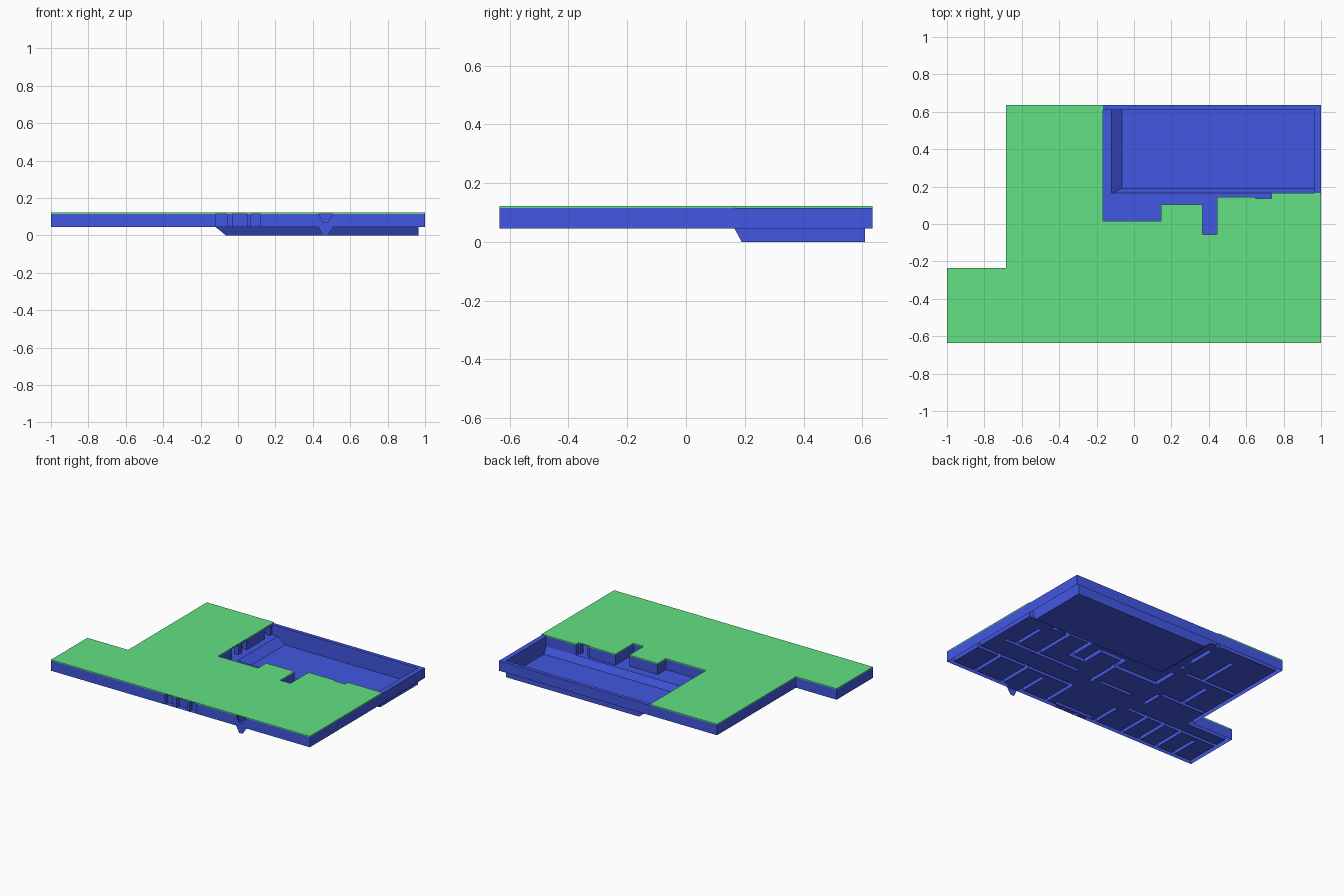
import bpy, bmesh

if "Cube" in bpy.data.objects:
    bpy.data.objects.remove(bpy.data.objects["Cube"])

FLOOR, WALL_TOP, ROOF_TOP, T = 0.045, 0.115, 0.122, 0.03


def material(name, rgb):
    m = bpy.data.materials.new(name)
    m.diffuse_color = (*rgb, 1)
    m.use_nodes = True
    m.node_tree.nodes["Principled BSDF"].inputs["Base Color"].default_value = m.diffuse_color
    return m


BLUE = material("blue", (0.055, 0.095, 0.76))
GREEN = material("green", (0.125, 0.76, 0.23))


def finish(bm, name, mat, recalc=False):
    bmesh.ops.remove_doubles(bm, verts=bm.verts, dist=1e-5)
    if recalc:
        bmesh.ops.recalc_face_normals(bm, faces=bm.faces)
    me = bpy.data.meshes.new(name)
    bm.to_mesh(me)
    bm.free()
    me.materials.append(mat)
    ob = bpy.data.objects.new(name, me)
    bpy.context.collection.objects.link(ob)
    return ob


def quad(bm, *pts):
    bm.faces.new([bm.verts.new(p) for p in pts])


def prism(name, pts, depth, mat):
    """Closed polygon extruded along a depth vector."""
    bm = bmesh.new()
    face = bm.faces.new([bm.verts.new(p) for p in pts])
    top = bmesh.ops.extrude_face_region(bm, geom=[face], use_keep_orig=True)
    moved = [v for v in top["geom"] if isinstance(v, bmesh.types.BMVert)]
    bmesh.ops.translate(bm, verts=moved, vec=depth)
    return finish(bm, name, mat, True)


def inside(x, y, poly):
    hit = False
    for (ax, ay), (bx, by) in zip(poly, poly[1:] + poly[:1]):
        if (ay > y) != (by > y) and x < (bx - ax) * (y - ay) / (by - ay) + ax:
            hit = not hit
    return hit


# Roof outline, counterclockwise, including the stepped edge of the pit court
ROOF = [(-1, -.635), (1, -.635), (1, .165), (.735, .165), (.735, .135),
        (.65, .135), (.65, .145), (.445, .145), (.445, -.055), (.365, -.055),
        (.365, .105), (.145, .105), (.145, .015), (-.165, .015),
        (-.165, .635), (-.685, .635), (-.685, -.235), (-1, -.235)]
FOOTPRINT = [(-1, -.635), (1, -.635), (1, .635), (-.685, .635),
             (-.685, -.235), (-1, -.235)]
PIT = (-.12, .165, .965, .61)

# Walls under every roof edge
edge_walls = []
for (ax, ay), (bx, by) in zip(ROOF, ROOF[1:] + ROOF[:1]):
    L = abs(bx - ax) + abs(by - ay)
    dx, dy = (bx - ax) / L * T, (by - ay) / L * T
    xs = sorted((ax - dx, bx + dx, ax - dy, bx - dy))
    ys = sorted((ay - dy, by + dy, ay + dx, by + dx))
    edge_walls.append([round(v, 4) for v in (xs[0], ys[0], xs[-1], ys[-1])])

# Court walls and room partitions (x0, y0, x1, y1)
court_walls = [(.965, .165, 1, .635), (-.165, .61, 1, .635)]
partitions = [(-.97, -.37, -.25, -.345), (-.15, -.60, .15, -.575), (.2, -.37, .97, -.345),
              (-.70, -.605, -.675, -.37), (-.42, -.605, -.395, -.37),
              (-.2, -.605, -.175, -.4), (.2, -.605, .225, -.345),
              (.56, -.605, .585, -.345), (.78, -.605, .805, -.345),
              (.145, -.25, .17, .08), (.3, -.2, .9, -.175),
              (.62, -.175, .645, .12), (-.65, .2, -.25, .225),
              (-.65, -.1, -.3, -.075), (-.4, .225, -.375, .5), (-.15, -.22, .1, -.195),
              (.4, -.605, .425, -.4), (-.56, -.605, -.535, -.37),
              (-.84, -.605, -.815, -.4), (-.48, -.075, -.455, .15),
              (.8, -.175, .825, .05), (-.3, -.25, -.275, -.1)]
# Door and window gaps
gaps = [(-.12, -.64, -.06, -.605), (-.03, -.64, .05, -.605), (.07, -.64, .12, -.605),
        (.43, -.64, .51, -.605), (-.2, .17, -.16, .24), (-.2, .28, -.16, .33),
        (-.2, .53, -.16, .59), (.665, .10, .72, .14)]

# Walls and floor from a grid of cells; the hollow walls are open underneath
walls = edge_walls + court_walls + partitions
boxes = walls + gaps + [PIT]
X = sorted({round(v, 4) for b in boxes for v in (b[0], b[2])} | {round(p[0], 4) for p in ROOF})
Y = sorted({round(v, 4) for b in boxes for v in (b[1], b[3])} | {round(p[1], 4) for p in ROOF})


def within(x, y, b):
    return b[0] < x < b[2] and b[1] < y < b[3]


def kind(i, j):
    if not (0 <= i < len(X) - 1 and 0 <= j < len(Y) - 1):
        return "out"
    x, y = (X[i] + X[i + 1]) / 2, (Y[j] + Y[j + 1]) / 2
    if not inside(x, y, FOOTPRINT):
        return "out"
    if any(within(x, y, b) for b in gaps):
        return "floor"
    if any(within(x, y, b) for b in court_walls):
        return "wall"
    if inside(x, y, ROOF) and any(within(x, y, b) for b in edge_walls + partitions):
        return "wall"
    return "pit" if within(x, y, PIT) else "floor"


K = {(i, j): kind(i, j) for i in range(-1, len(X)) for j in range(-1, len(Y))}
wall_bm, floor_bm = bmesh.new(), bmesh.new()
for (i, j), k in K.items():
    if k not in ("wall", "floor"):
        continue
    c = [(X[i], Y[j]), (X[i + 1], Y[j]), (X[i + 1], Y[j + 1]), (X[i], Y[j + 1])]
    if k == "floor":
        quad(floor_bm, *[(*p, FLOOR) for p in c])
        continue
    quad(wall_bm, *[(*p, WALL_TOP) for p in c])
    for n, (di, dj) in enumerate([(0, -1), (1, 0), (0, 1), (-1, 0)]):
        if K[i + di, j + dj] != "wall":
            p, q = c[n], c[(n + 1) % 4]
            quad(wall_bm, (*p, FLOOR), (*q, FLOOR), (*q, WALL_TOP), (*p, WALL_TOP))
finish(wall_bm, "walls", BLUE)
finish(floor_bm, "floor", BLUE)

# Sunken pit with sloped left and front sides
bm = bmesh.new()
x0, y0, x1, y1 = PIT
rim = [(x0, y0, FLOOR), (x1, y0, FLOOR), (x1, y1, FLOOR), (x0, y1, FLOOR)]
base = [(-.065, .19, 0), (x1, .19, 0), (x1, y1, 0), (-.065, y1, 0)]
quad(bm, *base)
for n in range(4):
    m = (n + 1) % 4
    quad(bm, rim[m], rim[n], base[n], base[m])
finish(bm, "pit", BLUE)

# Thin front wall piece with a notch above and a point below
panel = [(.43, .115), (.43, .045), (.453, 0), (.48, 0), (.51, .045),
         (.51, .115), (.48, .07), (.455, .07)]
prism("notched_front_panel", [(x, -.635, z) for x, z in panel], (0, .001, 0), BLUE)

# Flat roof slab
prism("roof", [(x, y, WALL_TOP) for x, y in ROOF], (0, 0, ROOF_TOP - WALL_TOP), GREEN)
